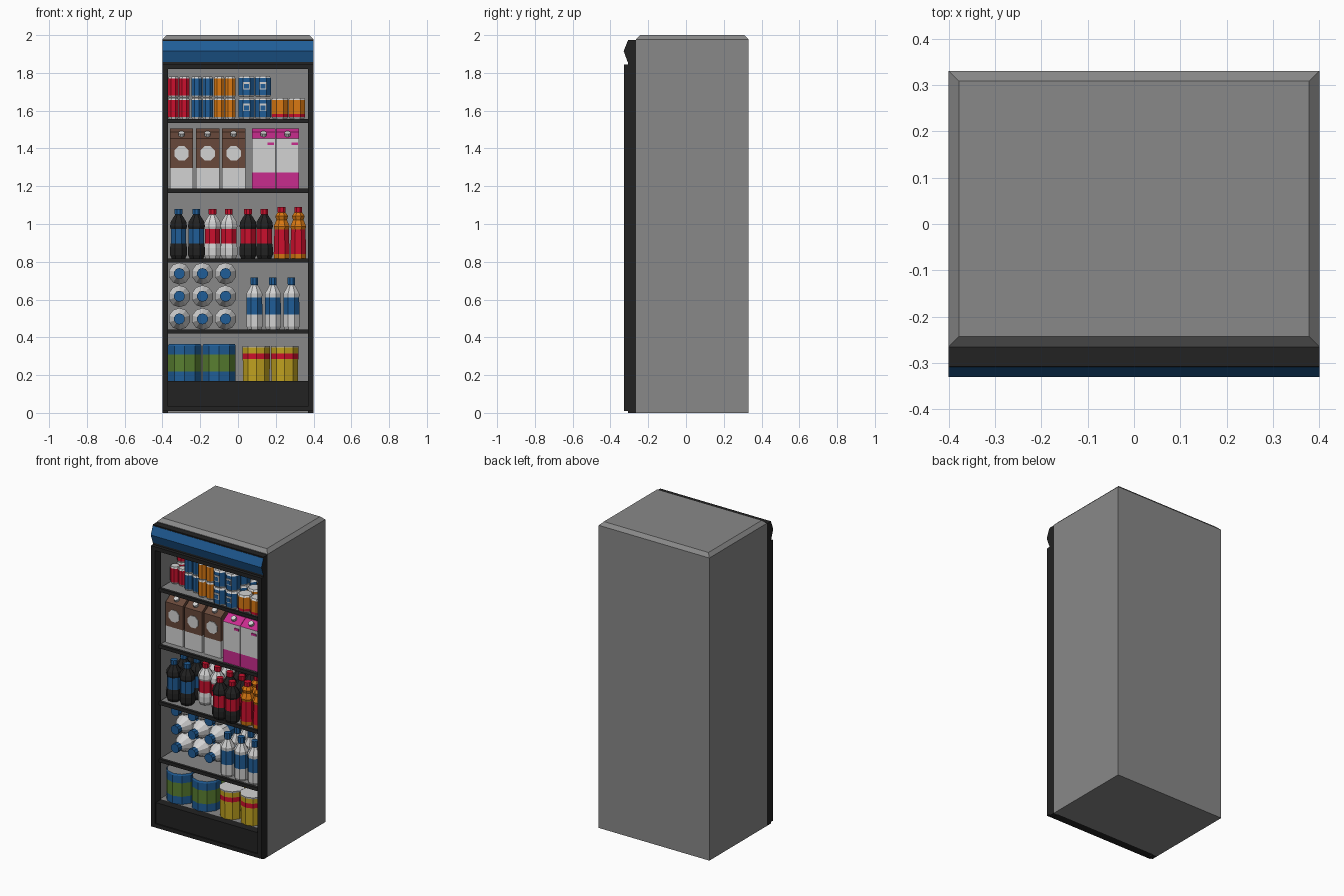
import bpy, bmesh
from math import cos, sin, pi, radians
from mathutils import Vector

cube = bpy.data.objects.get("Cube")
if cube:
    bpy.data.objects.remove(cube)

COLOURS = {
    "grey": (.25, .25, .25), "black": (.016, .016, .016), "blue": (.014, .11, .31),
    "red": (.6, .005, .026), "white": (.65, .65, .65), "orange": (.7, .19, .006),
    "brown": (.14, .066, .043), "magenta": (.58, .025, .27),
    "green": (.1, .21, .03), "yellow": (.53, .36, .014),
}
NAMES = list(COLOURS)
MATS = []
for key, rgb in COLOURS.items():
    m = bpy.data.materials.new(key)
    m.use_nodes = True
    m.diffuse_color = (*rgb, 1)
    m.node_tree.nodes["Principled BSDF"].inputs["Base Color"].default_value = (*rgb, 1)
    MATS.append(m)


def mesh_from(bm, name):
    bmesh.ops.recalc_face_normals(bm, faces=bm.faces)
    me = bpy.data.meshes.new(name)
    bm.to_mesh(me)
    bm.free()
    for m in MATS:
        me.materials.append(m)
    return me


def place(me, name, loc=(0, 0, 0), tilt=0):
    ob = bpy.data.objects.new(name, me)
    ob.location = loc
    ob.rotation_euler.x = tilt
    bpy.context.collection.objects.link(ob)
    return ob


def box_bm(lo, hi, colour):
    bm = bmesh.new()
    bmesh.ops.create_cube(bm, size=1)
    lo, hi = Vector(lo), Vector(hi)
    for v in bm.verts:
        v.co = (lo + hi) / 2 + v.co * (hi - lo)
    for f in bm.faces:
        f.material_index = NAMES.index(colour)
    return bm


def box(name, lo, hi, colour):
    return place(mesh_from(box_bm(lo, hi, colour), name), name)


def loft(name, rings, sides=8, lid=None):
    """Stack rings of (x radius, y radius, height, colour of the band below)."""
    bm = bmesh.new()
    loops = []
    k = 1 / cos(pi / sides)
    for rx, ry, z, _ in rings:
        loops.append([bm.verts.new((k * rx * cos((2 * i + 1) * pi / sides),
                                    k * ry * sin((2 * i + 1) * pi / sides), z))
                      for i in range(sides)])
    for a, b, ring in zip(loops, loops[1:], rings[1:]):
        for i in range(sides):
            j = (i + 1) % sides
            bm.faces.new((a[i], a[j], b[j], b[i])).material_index = NAMES.index(ring[3])
    for loop, colour in ((loops[0], rings[1][3]), (loops[-1], lid or rings[-1][3])):
        bm.faces.new(loop).material_index = NAMES.index(colour)
    return mesh_from(bm, name)


def lathe(name, rings, sides=8, lid=None):
    return loft(name, [(r, r, z, c) for r, z, c in rings], sides, lid)


def stock(me, xs, y, z, rows, step, first=0):
    """Repeat one product across and back along a shelf."""
    for x in xs:
        for row in range(first, rows):
            place(me, me.name, (x, y + row * step, z))


# Cabinet: bevelled roof, hollow front
bm = box_bm((-.4, -.265, 0), (.4, .33, 2), "grey")
rim = [e for e in bm.edges if all(v.co.z > 1.9 for v in e.verts)]
bmesh.ops.bevel(bm, geom=rim, offset=.022, segments=1, affect='EDGES')
front = min(bm.faces, key=lambda f: f.calc_center_median().y)
bmesh.ops.inset_region(bm, faces=[front], thickness=.03)
for v in front.verts:
    v.co.z = .17 if v.co.z < 1 else 1.82
hollow = bmesh.ops.extrude_discrete_faces(bm, faces=[front])["faces"][0]
for v in hollow.verts:
    v.co.y = .28
place(mesh_from(bm, "cabinet"), "cabinet")

# Door surround and frame
for side, s in (("left", 1), ("right", -1)):
    a, b = sorted((s * .37, s * .4))
    box(side + "_surround", (a, -.307, 0), (b, -.265, 1.975), "black")
    box(side + "_door_bar", (a, -.328, .01), (b, -.307, 1.845), "black")
box("top_surround", (-.37, -.307, 1.82), (.37, -.265, 1.975), "black")
box("top_door_bar", (-.37, -.328, 1.82), (.37, -.307, 1.845), "black")
box("kick_panel", (-.37, -.32, .035), (.37, -.265, .17), "black")
box("bottom_door_bar", (-.37, -.328, .01), (.37, -.265, .035), "black")

# Header sign: folded blue front with black ends
bm = bmesh.new()
ends = [[bm.verts.new((x, y, z)) for y, z in
         ((-.3, 1.972), (-.309, 1.968), (-.33, 1.915), (-.309, 1.858), (-.3, 1.858))]
        for x in (-.4, .4)]
for i in range(5):
    j = (i + 1) % 5
    f = bm.faces.new((ends[0][i], ends[0][j], ends[1][j], ends[1][i]))
    f.material_index = NAMES.index("blue" if i in (1, 2) else "black")
for end in ends:
    bm.faces.new(end).material_index = NAMES.index("black")
place(mesh_from(bm, "header_sign"), "header_sign")

# Shelves
SHELVES = TUB_Z, WATER_Z, SODA_Z, CARTON_Z, CAN_Z = .17, .442, .817, 1.187, 1.557
for z in SHELVES[1:]:
    box("shelf", (-.37, -.265, z - .02), (.37, .28, z), "grey")
    box("shelf_edge", (-.37, -.285, z - .022), (.37, -.265, z), "black")


# Slim cans, stacked two high
def can(name, colour, r, stripe=None):
    return lathe(name, [(r * .85, 0, "white"), (r, .01, "white"),
                        (r, .025, stripe or colour), (r, .1, colour),
                        (r * .85, .111, "white")], lid="white")


for x, colour, y, first in ((-.313, "red", -.16, 1), (-.19, "blue", -.19, 0),
                            (-.07, "orange", -.22, 0)):
    slim = can("slim_%s_can" % colour, colour, .028)
    pair = (x - .029, x + .029)
    stock(slim, pair, y, CAN_Z, 4, .07)
    stock(slim, pair, y, CAN_Z + .112, 4, .07, first)

# Wide cans with square labels, and short striped cans
wide = can("wide_blue_can", "blue", .043)
for z in (CAN_Z, CAN_Z + .115):
    stock(wide, (.045, .132), -.24, z, 3, .1)
    for x in (.045, .132):
        box("can_label", (x - .018, -.287, z + .04), (x + .018, -.283, z + .08), "white")
        box("can_label_centre", (x - .013, -.289, z + .045), (x + .013, -.287, z + .07), "blue")
stock(can("short_orange_can", "orange", .044, "red"), (.222, .312), -.24, CAN_Z, 3, .1)


# Cartons with gable tops, caps and front emblems
def carton(name, low, mid, top, cut):
    w = .062
    return loft(name, [(w, w, 0, low), (w, w, cut, low), (w, w, .265, mid),
                       (w, .005, .3, top), (w, .005, .318, top)], sides=4)


brown = carton("brown_carton", "white", "brown", "brown", .11)
pink = carton("pink_carton", "magenta", "white", "magenta", .085)
cap = lathe("carton_cap", [(.016, 0, "white"), (.016, .018, "white")])
emblem = lathe("carton_emblem", [(.038, 0, "white"), (.038, .004, "white")])
for me, xs, y in ((brown, (-.299, -.161, -.023), -.17), (pink, (.136, .262), -.2)):
    stock(me, xs, y, CARTON_Z, 3, .135)
    for x in xs:
        place(cap, "carton_cap", (x, y - .032, CARTON_Z + .281), radians(30))
        if me == brown:
            place(emblem, "carton_emblem", (x, y - .062, CARTON_Z + .187), pi / 2)
        else:
            z = CARTON_Z + .23
            box("carton_patch", (x + .02, y - .066, z), (x + .055, y - .061, z + .014), "magenta")


# Soda bottles
def bottle(name, body, label, lid):
    return lathe(name, [(.036, 0, body), (.045, .02, body), (.045, .055, body),
                        (.041, .08, body), (.041, .157, label), (.045, .17, body),
                        (.041, .195, body), (.018, .232, body), (.02, .236, lid),
                        (.02, .262, lid)])


for colours, xs, y in ((("black", "blue", "blue"), (-.315, -.22), -.21),
                       (("white", "red", "red"), (-.135, -.048), -.14),
                       (("black", "red", "red"), (.053, .14), -.26)):
    stock(bottle("%s_soda_bottle" % colours[0], *colours), xs, y, SODA_Z, 4, .1)
juice = lathe("orange_juice_bottle", [
    (.04, 0, "orange"), (.042, .025, "orange"), (.038, .155, "red"), (.042, .17, "orange"),
    (.028, .205, "orange"), (.034, .225, "orange"), (.02, .245, "orange"),
    (.021, .25, "red"), (.021, .272, "red")])
stock(juice, (.231, .319), -.23, SODA_Z, 4, .1)

# Water bottles, lying in a stack and standing
lying = lathe("lying_water_bottle", [
    (.05, 0, "white"), (.055, .02, "white"), (.055, .1, "white"), (.055, .18, "blue"),
    (.055, .23, "white"), (.022, .29, "white"), (.028, .292, "blue"), (.028, .325, "blue")], 10)
for x in (-.31, -.188, -.066):
    for z in (.48, .6, .72):
        place(lying, "lying_water_bottle", (x, .115, z + .0175), pi / 2)
standing = lathe("standing_water_bottle", [
    (.036, 0, "white"), (.042, .015, "white"), (.042, .08, "white"), (.041, .17, "blue"),
    (.042, .19, "white"), (.018, .235, "white"), (.02, .24, "blue"), (.02, .275, "blue")])
stock(standing, (.087, .185, .283), -.23, WATER_Z, 4, .1)

# Large tins
tin = lathe("green_tin", [(.088, 0, "blue"), (.088, .05, "blue"), (.088, .138, "green"),
                          (.088, .185, "blue"), (.083, .195, "blue")], 10, "grey")
stock(tin, (-.282, -.1), -.18, TUB_Z, 2, .2)
tub = lathe("yellow_tin", [(.07, 0, "yellow"), (.072, .115, "yellow"), (.072, .145, "red"),
                           (.072, .175, "yellow"), (.074, .185, "white")], 10, "white")
stock(tub, (.097, .247), -.2, TUB_Z, 3, .16)
